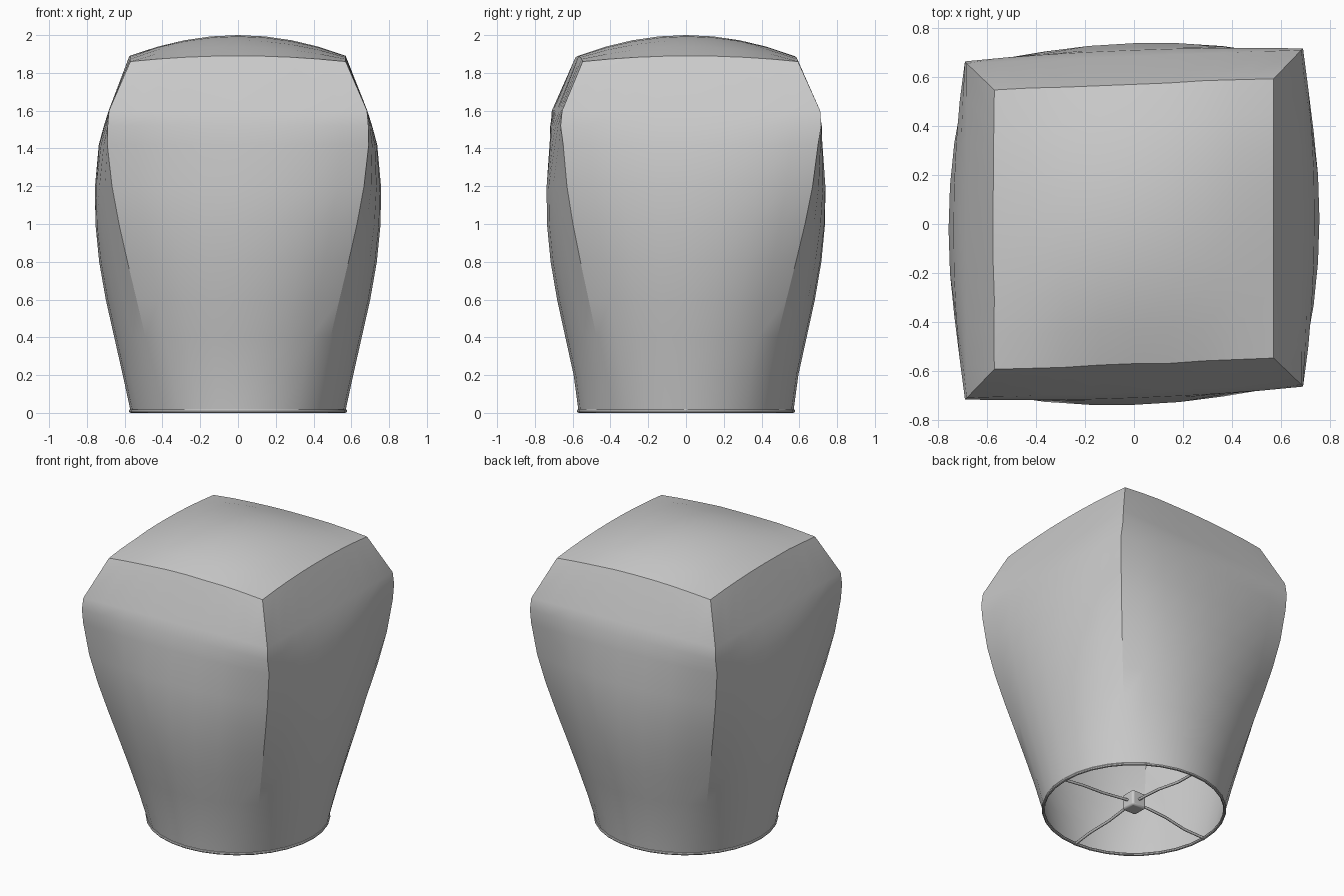
import bpy, bmesh, math
from mathutils import Vector

if "Cube" in bpy.data.objects:
    bpy.data.objects.remove(bpy.data.objects["Cube"])

N = 8                      # segments per side
R45 = math.cos(math.pi / 4)

# z, half width at middle of a side, corner half width
LEVELS = [(0.015, 0.57, 0.403), (0.2, 0.61, 0.445), (0.4, 0.655, 0.49), (0.6, 0.70, 0.537),
          (0.8, 0.735, 0.585), (1.0, 0.755, 0.63), (1.2, 0.757, 0.667), (1.42, 0.737, 0.692),
          (1.52, 0.71, 0.69), (1.6, 0.685, 0.683), (1.86, 0.575, 0.57)]


def skew(x, y, z):
    """Slight hand-folded twist of the upper part."""
    return Vector((x, y + 0.04 * x * min(z / 1.6, 1), z))


def dome(u, v):
    a, b = 1 - u * u, 1 - v * v
    return 1.86 + 0.03 * (a + b) + 0.08 * a * b


# Paper shell: round at the mouth, square at the shoulder
bm = bmesh.new()
rings = []
for i, (z, mid, cor) in enumerate(LEVELS):
    ring = []
    last = i == len(LEVELS) - 1
    for side in range(4):
        for k in range(N):
            t = -1 + 2 * k / N
            a = t * math.pi / 4
            bulge = (math.cos(a) - R45) / (1 - R45)
            s = cor * t if last else cor * math.sin(a) / R45
            out = cor + (mid - cor) * bulge
            x, y = out, s
            for _ in range(side):
                x, y = -y, x
            if 0.1 < z < 1.5:
                y *= 0.975
            ring.append(bm.verts.new(skew(x, y, dome(1, t) if last else z)))
    rings.append(ring)
for lo, hi in zip(rings, rings[1:]):
    for k in range(4 * N):
        j = (k + 1) % (4 * N)
        bm.faces.new((lo[k], lo[j], hi[j], hi[k]))

# Domed square top
grid = {}
for i in range(N + 1):
    for j in range(N + 1):
        u, v = -1 + 2 * i / N, -1 + 2 * j / N
        r = 0.57
        grid[i, j] = bm.verts.new(skew(r * u, r * v, dome(u, v)))
for i in range(N):
    for j in range(N):
        bm.faces.new((grid[i, j], grid[i + 1, j], grid[i + 1, j + 1], grid[i, j + 1]))
bmesh.ops.remove_doubles(bm, verts=bm.verts, dist=0.012)
bmesh.ops.recalc_face_normals(bm, faces=bm.faces)
me = bpy.data.meshes.new("paper_shell")
bm.to_mesh(me)
bm.free()
shell = bpy.data.objects.new("paper_shell", me)
bpy.context.collection.objects.link(shell)
bpy.context.view_layer.objects.active = shell
shell.select_set(True)
bpy.ops.object.shade_smooth_by_angle(angle=math.radians(20))

# Mouth ring
bpy.ops.mesh.primitive_torus_add(major_radius=0.568, minor_radius=0.01, major_segments=32,
                                 minor_segments=8, location=(0, 0, 0.01))
bpy.context.object.name = "mouth_ring"
bpy.ops.object.shade_smooth_by_angle()


# Crossed support wires, rising gently to the fuel cell
def wire(name, angle):
    cu = bpy.data.curves.new(name, 'CURVE')
    cu.dimensions = '3D'
    cu.bevel_depth = 0.009
    cu.bevel_resolution = 2
    sp = cu.splines.new('POLY')
    pts = [(0.567, 0, 0.012), (0.42, 0.008, 0.022), (0.25, -0.008, 0.04), (0.12, -0.004, 0.052), (0.03, 0, 0.06)]
    sp.points.add(len(pts) - 1)
    for p, c in zip(sp.points, pts):
        p.co = (*c, 1)
    ob = bpy.data.objects.new(name, cu)
    ob.rotation_euler.z = angle
    bpy.context.collection.objects.link(ob)


for q in range(4):
    wire(f"support_wire_{q + 1}", q * math.pi / 2)

# Fuel cell
bpy.ops.mesh.primitive_cube_add(size=0.105, location=(0, 0, 0.06))
cell = bpy.context.object
cell.name = "fuel_cell"
bev = cell.modifiers.new("soft_edges", 'BEVEL')
bev.width = 0.012
bev.segments = 2
bpy.ops.object.shade_smooth_by_angle()
